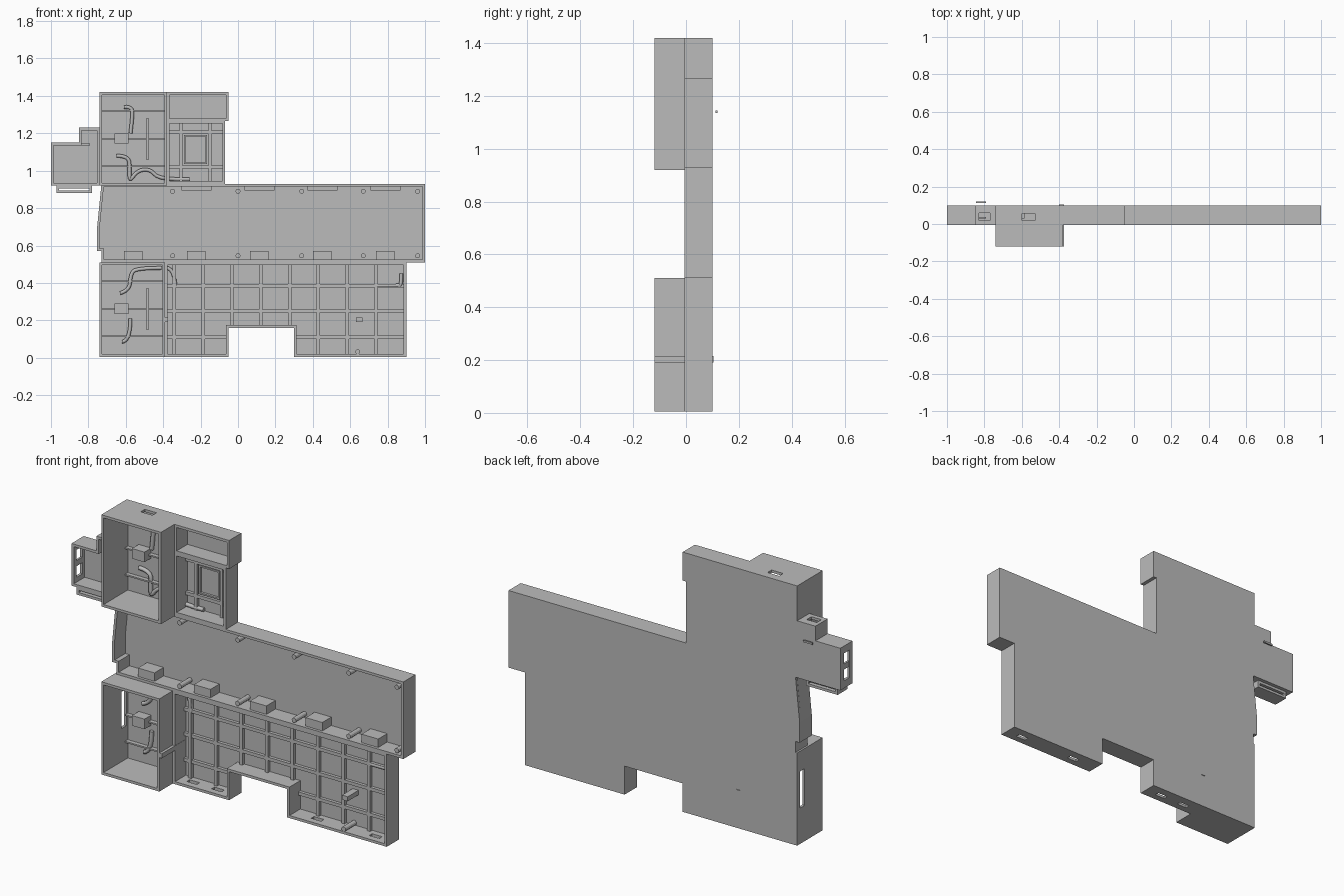
import bpy, bmesh
from mathutils import Vector

if "Cube" in bpy.data.objects:
    bpy.data.objects.remove(bpy.data.objects["Cube"], do_unlink=True)

grey = bpy.data.materials.new("matte_grey")
grey.use_nodes = True
grey.diffuse_color = (0.5, 0.5, 0.5, 1)
grey.node_tree.nodes["Principled BSDF"].inputs["Base Color"].default_value = (0.5, 0.5, 0.5, 1)

BACK, FLOOR, RIM, DEEP, WALL = 0.1, 0.088, -0.005, -0.12, 0.014


def finish(name, bm):
    bmesh.ops.recalc_face_normals(bm, faces=bm.faces)
    mesh = bpy.data.meshes.new(name)
    bm.to_mesh(mesh)
    bm.free()
    mesh.materials.append(grey)
    ob = bpy.data.objects.new(name, mesh)
    bpy.context.collection.objects.link(ob)
    return ob


def inset(outline, t):
    """Offset an x-z outline inwards by t with mitred corners."""
    pts = [Vector(p) for p in outline]
    pairs = list(zip(pts, pts[1:] + pts[:1]))
    turn = 1 if sum(a.x * b.y - b.x * a.y for a, b in pairs) > 0 else -1
    normals = [Vector((a.y - b.y, b.x - a.x)).normalized() * turn for a, b in pairs]
    return [p + (normals[i - 1] + n) * t / (1 + normals[i - 1].dot(n))
            for i, (p, n) in enumerate(zip(pts, normals))]


def prism(name, outline, y0, y1, wall=None):
    """Extrude an x-z outline along y; with wall given, make an open ring."""
    bm = bmesh.new()
    outer = [bm.verts.new((x, y0, z)) for x, z in outline]
    if wall:
        inner = [bm.verts.new((x, y0, z)) for x, z in inset(outline, wall)]
        for i in range(len(outer)):
            bm.faces.new((outer[i - 1], outer[i], inner[i], inner[i - 1]))
    else:
        bm.faces.new(outer)
    made = bmesh.ops.extrude_face_region(bm, geom=bm.faces[:])["geom"]
    moved = [v for v in made if isinstance(v, bmesh.types.BMVert)]
    bmesh.ops.translate(bm, verts=moved, vec=(0, y1 - y0, 0))
    return finish(name, bm)


def rect(x0, x1, z0, z1):
    return [(x0, z0), (x1, z0), (x1, z1), (x0, z1)]


def box(name, x0, x1, y0, y1, z0, z1):
    return prism(name, rect(x0, x1, z0, z1), y0, y1)


def cut(ob, *bounds):
    """Cut box-shaped openings through a wall ring."""
    for b in bounds:
        cutter = box("cutter", *b)
        cutter.hide_render = True
        mod = ob.modifiers.new("opening", 'BOOLEAN')
        mod.operation, mod.solver, mod.object = 'DIFFERENCE', 'EXACT', cutter
        bpy.context.view_layer.objects.active = ob
        bpy.ops.object.modifier_apply(modifier=mod.name)
        bpy.data.objects.remove(cutter, do_unlink=True)


def peg(name, x, z, y0, y1=FLOOR, r=0.013):
    bm = bmesh.new()
    bmesh.ops.create_cone(bm, cap_ends=True, segments=12, radius1=r, radius2=r, depth=y1 - y0)
    for v in bm.verts:
        v.co = Vector((x + v.co.x, (y0 + y1) / 2 + v.co.z, z + v.co.y))
    return finish(name, bm)


def channel(name, path, y=0.078, r=0.011):
    """Raised cable guide that follows a rounded path on the floor."""
    cu = bpy.data.curves.new(name, 'CURVE')
    cu.dimensions, cu.bevel_depth, cu.bevel_resolution = '3D', r, 1
    sp = cu.splines.new('NURBS')
    sp.points.add(len(path) - 1)
    for p, (x, z) in zip(sp.points, path):
        p.co = (x, y, z, 1)
    sp.order_u, sp.use_endpoint_u, sp.resolution_u = 3, True, 4
    cu.use_fill_caps = True
    cu.materials.append(grey)
    bpy.context.collection.objects.link(bpy.data.objects.new(name, cu))


# Back panel in one piece
left_edge = [(-0.755, 0.68), (-0.755, 0.57), (-0.73, 0.57), (-0.73, 0.51)]
prism("back_panel", [
    (-0.74, 0.005), (-0.05, 0.005), (-0.05, 0.16), (0.3, 0.16), (0.3, 0.005), (0.9, 0.005),
    (0.9, 0.51), (1, 0.51), (1, 0.93), (-0.07, 0.93), (-0.07, 1.265), (-0.05, 1.265),
    (-0.05, 1.42), (-0.74, 1.42), (-0.74, 1.23), (-0.85, 1.23), (-0.85, 1.15), (-1, 1.15),
    (-1, 0.92), (-0.73, 0.92)] + left_edge + [(-0.74, 0.51)], FLOOR, BACK)

# Walls of the shallow compartments
prism("middle_walls", left_edge + [(1, 0.51), (1, 0.93), (-0.73, 0.93)],
      RIM, FLOOR, WALL)
lower = prism("lower_walls", [
    (-0.39, 0.005), (-0.05, 0.005), (-0.05, 0.16), (0.3, 0.16), (0.3, 0.005), (0.9, 0.005),
    (0.9, 0.51), (-0.39, 0.51)], RIM, FLOOR, WALL)
prism("arm_walls", rect(-0.38, -0.05, 1.265, 1.42), RIM, FLOOR, WALL)
prism("upper_grid_walls", rect(-0.38, -0.07, 0.93, 1.265), RIM, FLOOR, WALL)
side = prism("side_walls", [(-1, 0.92), (-0.74, 0.92), (-0.74, 1.23), (-0.85, 1.23),
                            (-0.85, 1.15), (-1, 1.15)], RIM, FLOOR, WALL)
prism("side_foot", rect(-0.97, -0.78, 0.88, 0.92), RIM, 0.08, WALL)
cut(lower, *[(x - 0.03, x + 0.03, 0.03, 0.055, -0.01, 0.03) for x in (-0.3, -0.15, 0.45, 0.8)])
cut(side, (-1.02, -0.97, 0.02, 0.07, 0.96, 1.11), (-0.83, -0.77, 0.02, 0.06, 1.2, 1.25))
box("side_window_bar", -0.998, -0.987, 0.02, 0.07, 1.02, 1.05)
for y in (0.03, 0.112):
    box("side_clip_plate", -0.845, -0.79, y, y + 0.008, 1.135, 1.145)

# Two deep boxes
upper_box = prism("upper_deep_box", rect(-0.74, -0.38, 0.92, 1.42), DEEP, FLOOR, WALL)
lower_box = prism("lower_deep_box", rect(-0.74, -0.39, 0.005, 0.51), DEEP, FLOOR, WALL)
cut(upper_box, (-0.6, -0.53, 0.02, 0.055, 1.39, 1.45))
cut(lower_box, (-0.76, -0.71, 0.035, 0.075, 0.2, 0.4))

# Fittings repeated in both deep boxes
for label, x1, z in (("upper", -0.394, 1.17), ("lower", -0.404, 0.26)):
    for dz in (-0.145, 0, 0.15):
        box(label + "_cross_rib", -0.726, x1, 0.065, FLOOR, z + dz - 0.004, z + dz + 0.004)
    box(label + "_socket", -0.66, -0.585, 0.03, FLOOR, z - 0.025, z + 0.03)
    box(label + "_upright_bar", -0.492, -0.475, 0.035, FLOOR, z - 0.11, z + 0.11)

channel("upper_cable_guide", [(-0.61, 1.34), (-0.565, 1.345), (-0.565, 1.28), (-0.575, 1.2)])
channel("upper_cable_guide_low", [(-0.65, 1.08), (-0.58, 1.08), (-0.58, 1.0), (-0.58, 0.94),
                                  (-0.54, 1.0), (-0.47, 1.01), (-0.42, 0.95), (-0.26, 0.955)])
channel("lower_cable_guide", [(-0.63, 0.345), (-0.58, 0.36), (-0.575, 0.44), (-0.55, 0.48),
                              (-0.41, 0.48)])
channel("lower_cable_guide_end", [(-0.385, 0.48), (-0.34, 0.48), (-0.335, 0.38)])
channel("lower_cable_guide_low", [(-0.62, 0.085), (-0.575, 0.09), (-0.575, 0.21)])
channel("corner_guide", [(0.74, 0.385), (0.86, 0.385), (0.873, 0.39), (0.873, 0.45)])

# Rib grid on the lower floor, stopping at the notch
for i in range(8):
    x = -0.34 + i * 0.154
    bottom = 0.17 if -0.06 < x < 0.31 else 0.015
    box("lower_upright_rib", x - 0.009, x + 0.009, 0.07, FLOOR, bottom, 0.5)
for z, spans in ((0.385, [(-0.38, 0.89)]), (0.25, [(-0.38, 0.89)]),
                 (0.11, [(-0.38, -0.06), (0.31, 0.89)])):
    for a, b in spans:
        box("lower_level_rib", a, b, 0.071, FLOOR, z - 0.009, z + 0.009)

# Rib grid on the upper floor
for x in (-0.305, -0.15):
    box("upper_upright_rib", x - 0.009, x + 0.009, 0.07, FLOOR, 0.94, 1.255)
for z in (1.205, 1.02):
    box("upper_level_rib", -0.37, -0.08, 0.071, FLOOR, z - 0.009, z + 0.009)
prism("upper_rib_frame", rect(-0.29, -0.165, 1.035, 1.19), 0.075, FLOOR, 0.008)

# Pegs, support blocks and tabs along the middle compartment
for x in (-0.35, 0, 0.34, 0.67, 0.96):
    peg("lower_peg", x, 0.545, RIM)
    peg("upper_peg", x, 0.89, RIM)
for i in range(5):
    x = -0.56 + i * 0.337
    box("support_block", x - 0.05, x + 0.05, 0.01, FLOOR, 0.52, 0.57)
    if i:
        box("hanging_tab", x - 0.08, x + 0.08, 0.04, FLOOR, 0.895, 0.918)

# Long screw posts and stops in the lower part
box("long_post", -0.4, -0.375, DEEP, BACK + 0.004, 0.19, 0.215)
box("grid_post", 0.63, 0.665, RIM, FLOOR, 0.19, 0.215)
peg("edge_post", 0.64, 0.032, RIM)
